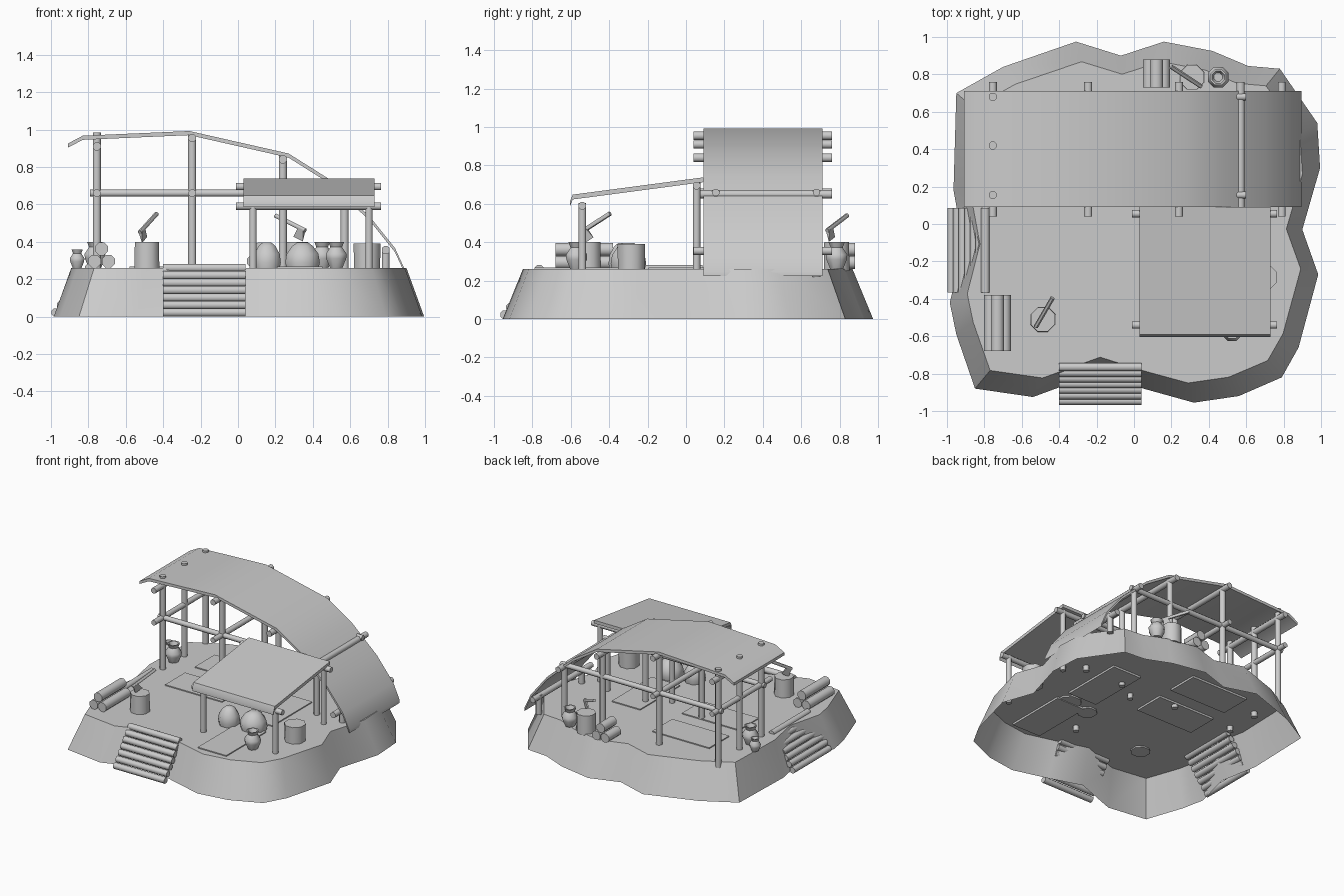
import bpy, bmesh, math
from mathutils import Vector

if "Cube" in bpy.data.objects:
    bpy.data.objects.remove(bpy.data.objects["Cube"])

FLOOR = 0.26


def make(name, verts, faces, smooth=None):
    me = bpy.data.meshes.new(name)
    me.from_pydata([tuple(v) for v in verts], [], faces)
    bm = bmesh.new()
    bm.from_mesh(me)
    bmesh.ops.recalc_face_normals(bm, faces=bm.faces)
    bm.to_mesh(me)
    bm.free()
    ob = bpy.data.objects.new(name, me)
    bpy.context.collection.objects.link(ob)
    if smooth:
        bpy.ops.object.select_all(action='DESELECT')
        ob.select_set(True)
        bpy.context.view_layer.objects.active = ob
        bpy.ops.object.shade_smooth_by_angle(angle=math.radians(smooth))
    return ob


def log(name, a, b, r, n=8):
    a, b = Vector(a), Vector(b)
    d = (b - a).normalized()
    u = d.orthogonal().normalized()
    w = d.cross(u)
    ring = [(u * math.cos(t) + w * math.sin(t)) * r
            for t in (2 * math.pi * (i + .5) / n for i in range(n))]
    faces = [(i, (i + 1) % n, n + (i + 1) % n, n + i) for i in range(n)]
    faces += [tuple(range(n)), tuple(range(n, 2 * n))]
    return make(name, [a + p for p in ring] + [b + p for p in ring], faces, 60)


def lathe(name, x, y, prof, n=8):
    verts, faces = [], []
    for r, z in prof:
        for i in range(n):
            t = 2 * math.pi * (i + .5) / n
            verts.append((x + r * math.cos(t), y + r * math.sin(t), FLOOR + z))
    for k in range(len(prof) - 1):
        for i in range(n):
            j = (i + 1) % n
            faces.append((k * n + i, k * n + j, k * n + n + j, k * n + n + i))
    faces += [tuple(range(n)), tuple(range(len(verts) - n, len(verts)))]
    return make(name, verts, faces, 50)


def sheet(name, axis, lo, hi, prof, thick):
    # extruded roof sheet: profile runs along the other horizontal axis
    loop = [(p, z) for p, z in prof] + [(p, z - thick) for p, z in reversed(prof)]
    m = len(loop)
    k = len(prof)
    put = (lambda p, e, z: (p, e, z)) if axis == 'Y' else (lambda p, e, z: (e, p, z))
    verts = [put(p, e, z) for e in (lo, hi) for p, z in loop]
    faces = [(i, (i + 1) % m, m + (i + 1) % m, m + i) for i in range(m)]
    for i in range(k - 1):
        q = (i, i + 1, m - 2 - i, m - 1 - i)
        faces += [q, tuple(v + m for v in q)]
    return make(name, verts, faces, 50)


def box(name, x0, x1, y0, y1, z0, z1):
    v = [(x, y, z) for x in (x0, x1) for y in (y0, y1) for z in (z0, z1)]
    f = [(0, 1, 3, 2), (4, 5, 7, 6), (0, 1, 5, 4), (2, 3, 7, 6), (0, 2, 6, 4), (1, 3, 7, 5)]
    return make(name, v, f)


# earth mound, open underneath
outline = [(-.95, .70), (-.70, .84), (-.31, .975), (-.07, .90), (.16, .975), (.42, .925),
           (.61, .845), (.78, .83), (.98, .54), (.995, .30), (.90, -.03), (.985, -.27),
           (.88, -.66), (.79, -.82), (.56, -.92), (.32, -.955), (.05, -.88), (-.20, -.80),
           (-.54, -.925), (-.85, -.88), (-.95, -.59), (-.985, -.42), (-.91, -.12), (-.965, .18)]
n = len(outline)
verts = [(x, y, 0) for x, y in outline] + [(x * .905, y * .89, FLOOR) for x, y in outline]
make("earth_mound", verts, [(i, (i + 1) % n, n + (i + 1) % n, n + i) for i in range(n)]
     + [tuple(range(n, 2 * n))], 40)

# long curved roof and small lean-to roof
sheet("main_roof", 'Y', .09, .71,
      [(-.91, .925), (-.83, .967), (-.26, .992), (.27, .872), (.48, .74), (.70, .54),
       (.84, .365), (.895, .245)], .022)
sheet("small_roof", 'X', .03, .73, [(-.605, .612), (-.59, .648), (.09, .738)], .025)

# main frame: posts, cross beams and rails
for x, top, beam in [(-.755, .985, .91), (-.245, .975, .955), (.24, .865, .84),
                     (.57, .66, .65), (.79, .37, .355)]:
    for y in ((.155, .42, .68) if x == -.755 else (.155, .68)):
        log("main_post", (x, y, .22), (x, y, top), .023)
    log("main_cross_beam", (x, .04, beam), (x, .76, beam), .023)
for x in (-.755, -.245):
    log("middle_cross_beam", (x, .04, .66), (x, .76, .66), .021)
for y in (.155, .68):
    log("side_rail", (-.79, y, .66), (.60, y, .66), .02)

# lean-to frame
for y, z in ((-.54, .59), (.055, .695)):
    for x in (.08, .70):
        log("small_post", (x, y, .22), (x, y, z + .015), .021)
    log("small_beam", (-.01, y, z), (.765, y, z), .021)

# log steps at front and left
for i in range(7):
    t = i / 6
    z = .022 + .238 * t
    s = -.945 + .18 * t
    log("front_step", (-.40, s, z), (.04, s, z), .024)
    log("left_step", (s - .03, -.365, z), (s - .03, .085, z), .024)

# sleeping mats
for x, y, w, d in [(.33, -.545, .245, .49), (.31, .05, .245, .49),
                   (-.335, .055, .49, .245), (-.335, .42, .49, .245)]:
    box("floor_mat", x - w / 2, x + w / 2, y - d / 2, y + d / 2, .245, .268)

# firewood piles
for x, y0, y1 in ((-.73, -.68, -.38), (.12, .73, .88)):
    for dx, z in ((-.037, .295), (.037, .295), (0, .362)):
        log("firewood", (x + dx, y0, z), (x + dx, y1, z), .037)

# chopping stumps with axes
for x, y, a, b in [(-.487, -.51, (-.525, -.55, .45), (-.435, -.395, .55)),
                   (.31, .785, (.36, .735, .46), (.20, .84, .54))]:
    lathe("stump", x, y, [(.072, -.01), (.07, .14)])
    log("axe_handle", a, b, .012, 6)
    a, b = Vector(a), Vector(b)
    d = (b - a).normalized()
    side = d.cross(Vector((0, 0, 1))).normalized() * .012
    down = d.cross(side).normalized()
    if down.z > 0:
        down = -down
    c = a + d * .025
    v = [c - d * .018 + side, c + d * .018 + side, c + d * .018 - side, c - d * .018 - side,
         c + down * .06 - d * .032, c + down * .06 + d * .032]
    make("axe_blade", v, [(0, 1, 2, 3), (0, 1, 5, 4), (3, 2, 5, 4), (0, 3, 4), (1, 2, 5)])

# clay jugs
jug = [(.036, 0), (.058, .05), (.06, .075), (.034, .112), (.046, .14), (.036, .14), (.024, .11)]
for x, y, k in [(-.765, .30, 1), (-.86, .38, .7), (.525, -.57, 1), (.45, .785, 1)]:
    lathe("jug", x, y, [(r * k, z * k) for r, z in jug])

# sacks and basket under the lean-to
for x, y, k in ((.155, -.33, .8), (.345, -.30, 1)):
    lathe("sack", x, y, [(.09 * k, -.01), (.1 * k, .03), (.092 * k, .075), (.06 * k, .118), (.03 * k, .137)])
lathe("basket", .69, -.285, [(.075, -.01), (.078, .13)])
